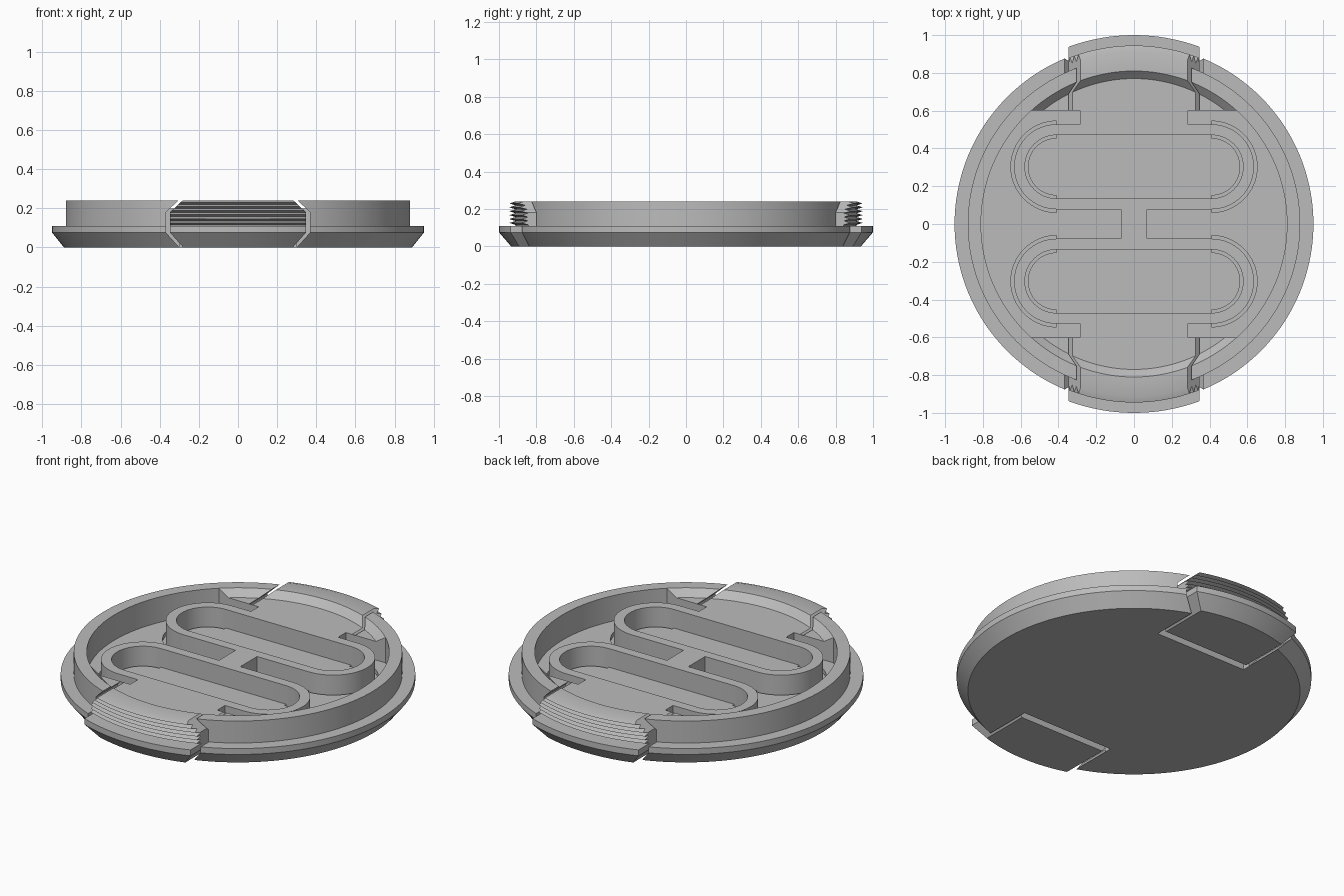
import bpy, bmesh, math

if "Cube" in bpy.data.objects:
    bpy.data.objects.remove(bpy.data.objects["Cube"], do_unlink=True)

grey = bpy.data.materials.new("plastic_grey")
grey.use_nodes = True
grey.diffuse_color = (0.5, 0.5, 0.5, 1)
grey.node_tree.nodes["Principled BSDF"].inputs["Base Color"].default_value = (0.5, 0.5, 0.5, 1)

FLOOR, TOP, RIM = 0.09, 0.20, 0.24      # floor, spring top, wall top
PAD_Y, LOOP_Y, LOOP_X = 0.60, 0.303, 0.41


def finish(bm, name):
    bmesh.ops.remove_doubles(bm, verts=bm.verts, dist=1e-5)
    bmesh.ops.recalc_face_normals(bm, faces=bm.faces)
    mesh = bpy.data.meshes.new(name)
    bm.to_mesh(mesh)
    bm.free()
    mesh.materials.append(grey)
    obj = bpy.data.objects.new(name, mesh)
    bpy.context.collection.objects.link(obj)
    return obj


def lathe(name, profile, steps=144):
    bm = bmesh.new()
    verts = [bm.verts.new((r, 0, z)) for r, z in profile]
    edges = [bm.edges.new(p) for p in zip(verts, verts[1:])]
    bmesh.ops.spin(bm, geom=verts + edges, cent=(0, 0, 0), axis=(0, 0, 1),
                   angle=math.tau, steps=steps, use_merge=True)
    return finish(bm, name)


def extrude(bm, points, offset):
    face = bm.faces.new([bm.verts.new(p) for p in points])
    new = bmesh.ops.extrude_face_region(bm, geom=[face], use_keep_orig=True)["geom"]
    bmesh.ops.translate(bm, vec=offset,
                        verts=[v for v in new if isinstance(v, bmesh.types.BMVert)])


def box(bm, x0, x1, y0, y1, z0, z1):
    extrude(bm, [(x0, y0, z0), (x1, y0, z0), (x1, y1, z0), (x0, y1, z0)], (0, 0, z1 - z0))


def combine(obj, tool, operation):
    mod = obj.modifiers.new(operation.lower(), 'BOOLEAN')
    mod.operation, mod.object, mod.solver = operation, tool, 'EXACT'
    bpy.context.view_layer.objects.active = obj
    bpy.ops.object.modifier_apply(modifier=mod.name)
    bpy.data.objects.remove(tool, do_unlink=True)


def clip_prisms(name, half_outline):
    """Front and back prisms with a mirrored outline in x and z."""
    bm = bmesh.new()
    outline = half_outline + [(-x, z) for x, z in reversed(half_outline)]
    for side in (1, -1):
        extrude(bm, [(x, side * PAD_Y, z) for x, z in outline], (0, side * 0.6, 0))
    return finish(bm, name)


def arc(cx, cy, r, start, steps=32):
    return [(cx + r * math.cos(start + math.pi * i / steps),
             cy + r * math.sin(start + math.pi * i / steps)) for i in range(steps + 1)]


def stadium(cy, r):
    return arc(LOOP_X, cy, r, -math.pi / 2) + arc(-LOOP_X, cy, r, math.pi / 2)


def band(bm, inner, outer, z0, z1, closed):
    """Solid strip between two matching outlines."""
    rings = [[bm.verts.new((x, y, z)) for x, y in line]
             for line, z in ((inner, z0), (outer, z0), (outer, z1), (inner, z1))]
    n = len(inner)
    for i in range(n if closed else n - 1):
        j = (i + 1) % n
        for k in range(4):
            a, b = rings[k], rings[(k + 1) % 4]
            bm.faces.new((a[i], a[j], b[j], b[i]))
    if not closed:
        for i in (0, n - 1):
            bm.faces.new([ring[i] for ring in rings])


# Cap body: bevelled flange, floor and upright wall
cap_body = lathe("cap_body", [(0, 0), (0.89, 0), (0.95, 0.075), (0.95, 0.11), (0.88, 0.11),
                              (0.88, RIM), (0.81, RIM), (0.81, FLOOR), (0, FLOOR)])

# Raised pads with a sloped edge at front and back
pads = lathe("pads", [(0, 0.04), (0.85, 0.04), (0.85, RIM), (0.81, RIM),
                      (0.77, TOP), (0, TOP)])
bm = bmesh.new()
for s in (1, -1):
    box(bm, -1, 1, min(s * PAD_Y, s), max(s * PAD_Y, s), 0, 0.4)
combine(pads, finish(bm, "pad_limits"), 'INTERSECT')
combine(cap_body, pads, 'UNION')

# Clearance around the clips, and the slot under their inner ends
combine(cap_body, clip_prisms("clip_clearance", [
    (0.30, -0.1), (0.30, 0), (0.368, 0.075), (0.368, 0.18), (0.305, RIM), (0.305, 0.4)]),
    'DIFFERENCE')
bm = bmesh.new()
for s in (1, -1):
    y0, y1 = sorted((s * (PAD_Y - 0.045), s * (PAD_Y + 0.01)))
    box(bm, -0.30, 0.30, y0, y1, -0.1, 0.07)
combine(cap_body, finish(bm, "slot_cutter"), 'DIFFERENCE')

# Grooves in the floor around the spring bends
bm = bmesh.new()
for cy in (LOOP_Y, -LOOP_Y):
    for cx, start in ((LOOP_X, -math.pi / 2), (-LOOP_X, math.pi / 2)):
        band(bm, arc(cx, cy, 0.152, start), arc(cx, cy, 0.242, start), 0.065, 0.15, False)
combine(cap_body, finish(bm, "groove_cutter"), 'DIFFERENCE')

# Clips with ridged grips
teeth, count = [], 6
pitch = (RIM - 0.115) / count
for i in range(count):
    z = 0.115 + i * pitch
    teeth += [(0.912, z), (0.945, z + pitch / 2)]
clip_profile = ([(0, 0), (0.935, 0), (1.0, 0.075), (1.0, 0.11), (0.912, 0.11)] + teeth
                + [(0.912, RIM), (0.81, RIM), (0.77, TOP), (0, TOP)])
clips = lathe("clips", clip_profile)
combine(clips, clip_prisms("clip_outline", [
    (0.28, -0.1), (0.28, 0), (0.347, 0.075), (0.347, 0.18), (0.283, RIM), (0.283, 0.4)]),
    'INTERSECT')

# Double loop spring joining the two clips
bm = bmesh.new()
for cy in (LOOP_Y, -LOOP_Y):
    band(bm, stadium(cy, 0.168), stadium(cy, 0.225), 0.07, TOP, True)
spring_loops = finish(bm, "spring_loops")
bm = bmesh.new()
edge = LOOP_Y - 0.225
box(bm, -0.07, 0.07, -edge, edge, 0.08, TOP)
for s in (1, -1):
    y0, y1 = sorted((s * (LOOP_Y + 0.225), s * PAD_Y))
    box(bm, -0.285, 0.285, y0, y1, 0.08, TOP)
spring_bridges = finish(bm, "spring_bridges")

# Smooth curves, crisp edges
for obj in (cap_body, clips, spring_loops, spring_bridges):
    bpy.ops.object.select_all(action='DESELECT')
    obj.select_set(True)
    bpy.context.view_layer.objects.active = obj
    bpy.ops.object.shade_smooth_by_angle(angle=math.radians(25))
